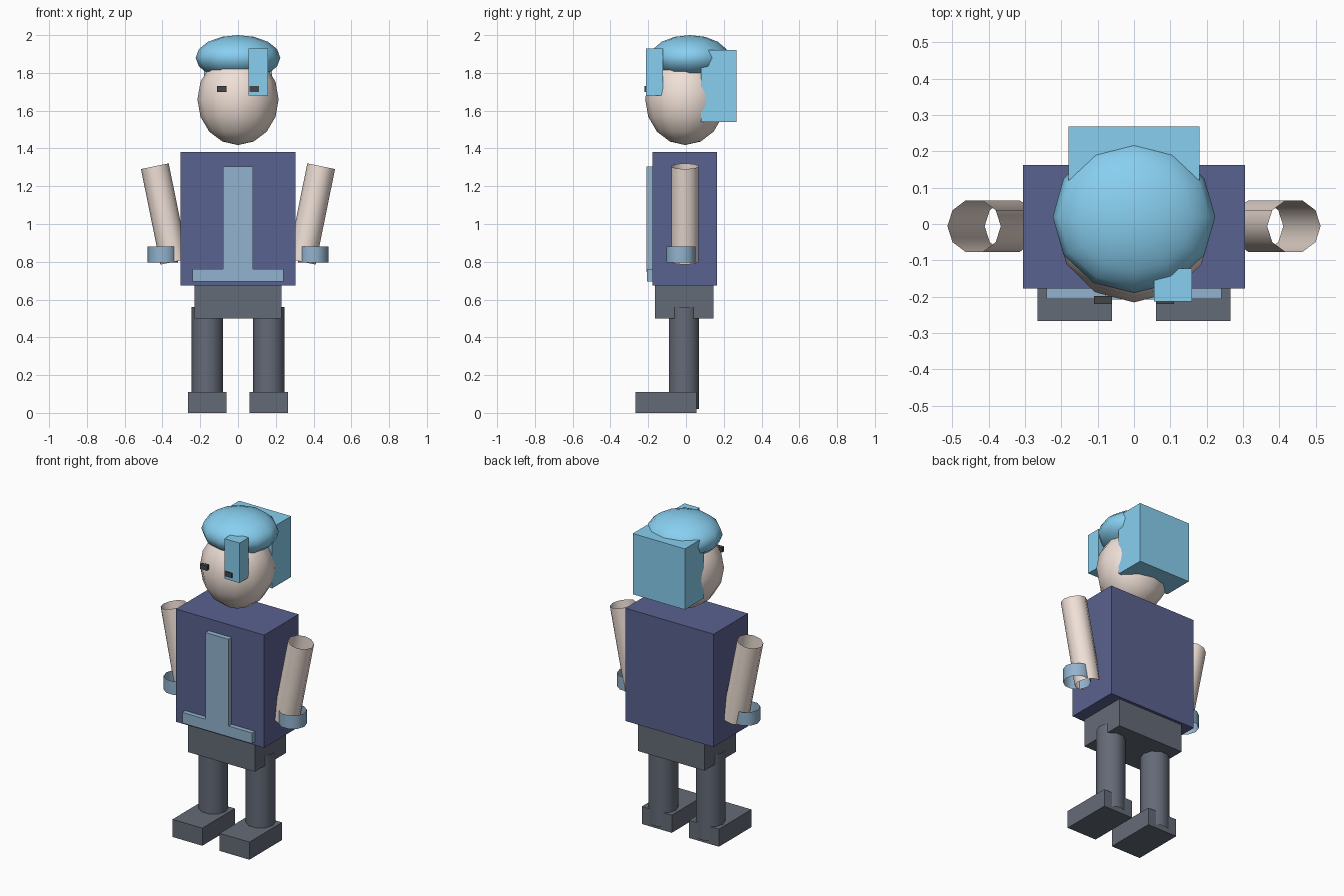
import bpy, math

if "Cube" in bpy.data.objects:
    bpy.data.objects.remove(bpy.data.objects["Cube"])


def material(name, r, g, b):
    m = bpy.data.materials.new(name)
    lin = [(c / 255) ** 2.2 for c in (r, g, b)]
    m.diffuse_color = (*lin, 1)
    m.use_nodes = True
    m.node_tree.nodes["Principled BSDF"].inputs["Base Color"].default_value = m.diffuse_color
    return m


SKIN = material("skin", 240, 224, 214)
HAIR = material("hair", 135, 206, 240)
SHIRT = material("shirt", 90, 98, 142)
TRIM = material("trim", 145, 178, 205)
DARK = material("trousers", 100, 106, 118)
EYE = material("eye", 70, 72, 74)


def finish(name, mat, smooth=False):
    o = bpy.context.object
    o.name = name
    o.data.materials.append(mat)
    if smooth:
        bpy.ops.object.shade_smooth()
    return o


def box(name, mat, x, y, z):
    """Box from (min, max) ranges on each axis."""
    bpy.ops.mesh.primitive_cube_add(size=1, location=[sum(r) / 2 for r in (x, y, z)])
    bpy.context.object.scale = [r[1] - r[0] for r in (x, y, z)]
    return finish(name, mat)


def ball(name, mat, centre, radii):
    bpy.ops.mesh.primitive_uv_sphere_add(segments=12, ring_count=8, radius=1, location=centre)
    bpy.context.object.scale = radii
    return finish(name, mat, True)


def tube(name, mat, centre, radius, length, tilt=0):
    """Open ten-sided tube with a vertex line facing sideways."""
    bpy.ops.mesh.primitive_cylinder_add(vertices=10, radius=radius, depth=length,
                                        end_fill_type='NOTHING', location=centre)
    o = bpy.context.object
    for v in o.data.vertices:  # turn a corner towards x
        v.co.x, v.co.y = v.co.y, -v.co.x
    o.rotation_euler.y = tilt
    return finish(name, mat, True)


# Head and hair
ball("head", SKIN, (0, -0.004, 1.66), (0.215, 0.212, 0.242))
ball("hair_cap", HAIR, (0, 0.02, 1.88), (0.224, 0.21, 0.12))
box("hair_back", HAIR, (-0.18, 0.18), (0.08, 0.268), (1.54, 1.92))
box("hair_fringe", HAIR, (0.055, 0.16), (-0.213, -0.123), (1.68, 1.93))

# Torso, front panel, belt and hips
box("torso", SHIRT, (-0.305, 0.305), (-0.177, 0.163), (0.675, 1.38))
box("front_panel", TRIM, (-0.08, 0.08), (-0.208, -0.17), (0.745, 1.305))
box("belt", TRIM, (-0.241, 0.241), (-0.206, -0.17), (0.695, 0.762))
box("hips", DARK, (-0.23, 0.23), (-0.163, 0.145), (0.5, 0.69))

# Paired parts
for side, s in (("left", 1), ("right", -1)):
    box(side + "_eye", EYE, sorted((s * 0.061, s * 0.11)), (-0.22, -0.198), (1.7, 1.73))
    tube(side + "_arm", SKIN, (s * 0.389, -0.006, 1.053), 0.075, 0.516, s * 0.2)
    tube(side + "_cuff", TRIM, (s * 0.398, -0.027, 0.838), 0.08, 0.084)
    tube(side + "_leg", DARK, (s * 0.163, -0.01, 0.29), 0.084, 0.54)
    box(side + "_foot", DARK, sorted((s * 0.06, s * 0.266)), (-0.267, 0.055), (0, 0.11))
